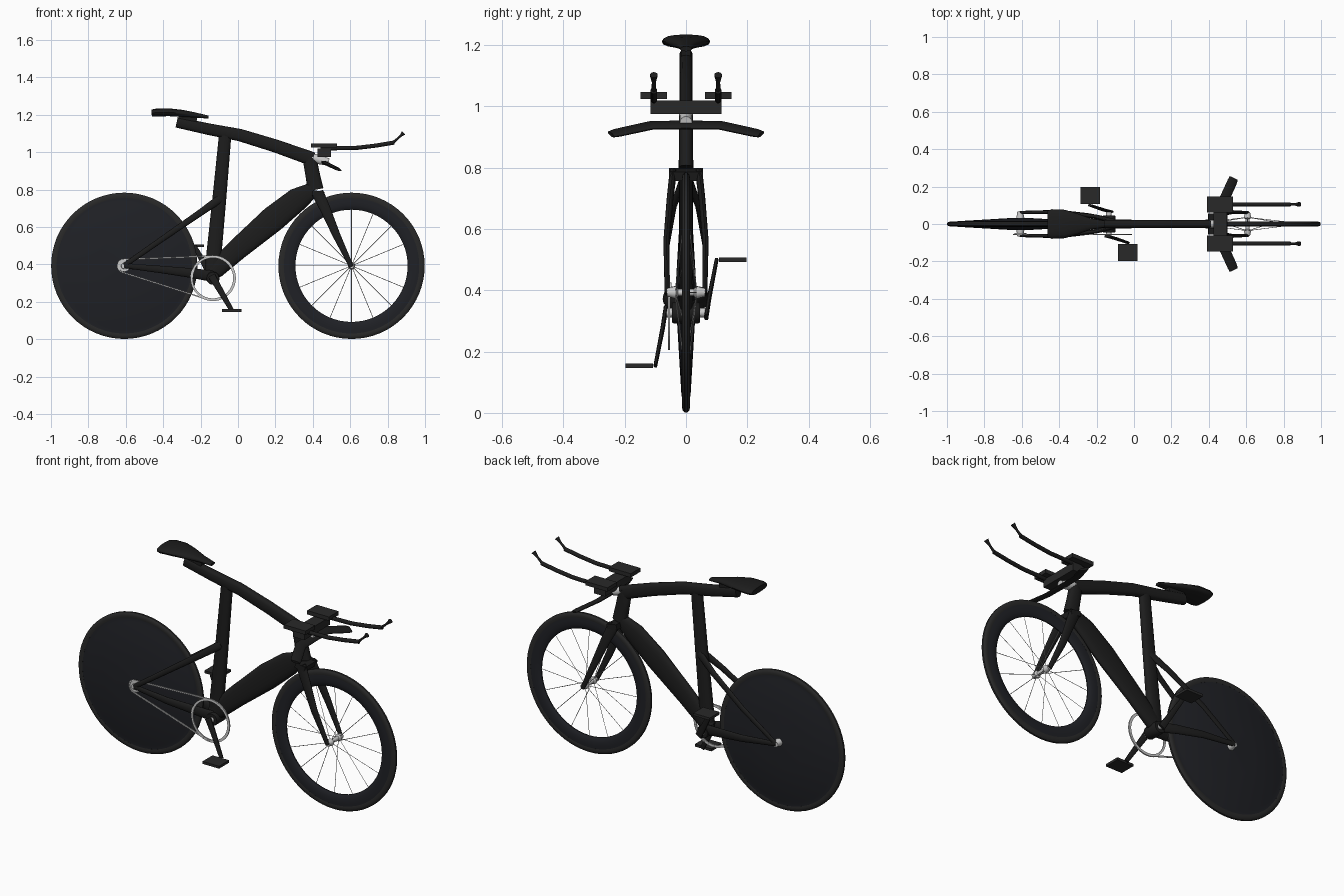
import bpy, bmesh, math
from mathutils import Vector, Matrix


def material(name, c):
    m = bpy.data.materials.new(name)
    m.diffuse_color = (*c, 1)
    return m


BLACK = material("black", (0.012, 0.012, 0.012))
DISC = material("disc_black", (0.014, 0.015, 0.019))
RUBBER = material("rubber", (0.022, 0.022, 0.022))
METAL = material("metal", (0.6, 0.6, 0.6))


def finish(name, bm, mat, smooth=True):
    bmesh.ops.recalc_face_normals(bm, faces=bm.faces)
    me = bpy.data.meshes.new(name)
    bm.to_mesh(me)
    bm.free()
    ob = bpy.data.objects.new(name, me)
    bpy.context.collection.objects.link(ob)
    me.materials.append(mat)
    if smooth:
        bpy.ops.object.select_all(action='DESELECT')
        ob.select_set(True)
        bpy.context.view_layer.objects.active = ob
        bpy.ops.object.shade_smooth_by_angle(angle=math.radians(40))
    return ob


def skin(bm, rings, loop=False, caps=True):
    vs = [[bm.verts.new(p) for p in r] for r in rings]
    n = len(vs[0])
    for i in range(len(vs) if loop else len(vs) - 1):
        a, b = vs[i], vs[(i + 1) % len(vs)]
        for j in range(n):
            k = (j + 1) % n
            bm.faces.new((a[j], a[k], b[k], b[j]))
    if caps and not loop:
        bm.faces.new(vs[0])
        bm.faces.new(vs[-1])


def loft(name, secs, mat=BLACK, ref=(0, 1, 0), sides=16, power=2.0):
    """Sections (x, y, z, height, width); width runs along ref."""
    pts = [Vector(s[:3]) for s in secs]
    rings = []
    for i, s in enumerate(secs):
        t = (pts[min(i + 1, len(pts) - 1)] - pts[max(i - 1, 0)]).normalized()
        side = Vector(ref)
        side = (side - t * side.dot(t)).normalized()
        up = t.cross(side)
        ring = []
        for k in range(sides):
            a = 2 * math.pi * k / sides
            c, d = math.cos(a), math.sin(a)
            c = math.copysign(abs(c) ** (2 / power), c)
            d = math.copysign(abs(d) ** (2 / power), d)
            ring.append(pts[i] + side * c * s[4] / 2 + up * d * s[3] / 2)
        rings.append(ring)
    bm = bmesh.new()
    skin(bm, rings)
    return finish(name, bm, mat)


def lathe(name, centre, prof, mat, steps=64):
    """Closed profile of (radius, y) turned about the y axis."""
    rings = []
    for i in range(steps):
        a = 2 * math.pi * i / steps
        rings.append([Vector(centre) + Vector((r * math.cos(a), y, r * math.sin(a))) for r, y in prof])
    bm = bmesh.new()
    skin(bm, rings, loop=True)
    return finish(name, bm, mat)


def both(half):
    return half + [(r, -y) for r, y in reversed(half)]


def box(name, centre, size, mat=BLACK, tilt=0):
    bm = bmesh.new()
    bmesh.ops.create_cube(bm, size=1, matrix=Matrix.Translation(centre)
                          @ Matrix.Rotation(tilt, 4, 'Y') @ Matrix.Diagonal((*size, 1)))
    return finish(name, bm, mat, False)


RX, FX, AZ = -0.608, 0.607, 0.393
BB = Vector((-0.134, 0, 0.327))

# Wheels: tyres, lens-shaped rear disc, deep front rim
tyre = both([(0.362, 0.0115), (0.374, 0.0135), (0.385, 0.0105), (0.391, 0.005)])
lathe("rear_tyre", (RX, 0, AZ), tyre, RUBBER)
lathe("front_tyre", (FX, 0, AZ), tyre, RUBBER)
lathe("rear_disc", (RX, 0, AZ), both([(0.002, 0.034), (0.05, 0.032), (0.15, 0.026),
      (0.335, 0.015), (0.345, 0.012), (0.366, 0.011)]), DISC)
lathe("front_rim", (FX, 0, AZ), both([(0.300, 0.003), (0.304, 0.007), (0.325, 0.012),
      (0.345, 0.013), (0.366, 0.011)]), DISC)
hub = both([(0.001, 0.062), (0.014, 0.062), (0.016, 0.05), (0.02, 0.038), (0.02, 0.032), (0.011, 0.026)])
lathe("front_hub", (FX, 0, AZ), hub, METAL, 24)
lathe("rear_hub", (RX, 0, AZ), both([(0.001, 0.066), (0.016, 0.066), (0.018, 0.05), (0.022, 0.03)]), METAL, 24)

# Spokes
bm = bmesh.new()
for i in range(16):
    a = 2 * math.pi * i / 16
    d = Vector((math.cos(a), 0, math.sin(a)))
    c = Vector((FX, 0, AZ))
    p, q = c + d * 0.015 + Vector((0, 0.034 * (-1) ** i, 0)), c + d * 0.306
    u, v = Vector((-d.z, 0, d.x)) * 0.0016, Vector((0, 0.0016, 0))
    skin(bm, [[e + u, e + v, e - u, e - v] for e in (p, q)])
finish("front_spokes", bm, METAL, False)

# Frame
loft("top_tube", [(-0.328, 0, 1.16, 0.056, 0.044), (-0.15, 0, 1.122, 0.062, 0.044), (0.01, 0, 1.092, 0.066, 0.044),
                  (0.2, 0, 1.034, 0.07, 0.044), (0.4, 0, 0.963, 0.075, 0.044)], power=2.8)
loft("down_tube", [(-0.155, 0, 0.345, 0.07, 0.05), (-0.12, 0, 0.375, 0.10, 0.05), (-0.002, 0, 0.482, 0.115, 0.045),
                   (0.188, 0, 0.644, 0.14, 0.045), (0.32, 0, 0.75, 0.125, 0.045), (0.40, 0, 0.80, 0.08, 0.045)], power=2.5)
loft("seat_tube", [(-0.068, 0, 1.1, 0.066, 0.04), (-0.1, 0, 0.75, 0.074, 0.042),
                   (-0.132, 0, 0.42, 0.082, 0.046), (-0.14, 0, 0.34, 0.07, 0.05)], power=2.5)
loft("head_tube", [(0.392, 0, 0.985, 0.045, 0.044), (0.387, 0, 0.945, 0.075, 0.046),
                   (0.40, 0, 0.875, 0.078, 0.046), (0.415, 0, 0.8, 0.085, 0.048)], power=2.5)
lathe("bottom_bracket", BB, both([(0.001, 0.045), (0.032, 0.045), (0.035, 0.04)]), BLACK, 24)
box("fork_crown", (0.428, 0, 0.778), (0.062, 0.112, 0.03), tilt=0.2)

for s, tag in ((1, "left"), (-1, "right")):
    loft("fork_leg_" + tag, [(0.425, s * 0.042, 0.785, 0.066, 0.024), (0.465, s * 0.052, 0.7, 0.056, 0.022),
         (0.525, s * 0.064, 0.56, 0.042, 0.02), (FX, s * 0.061, 0.387, 0.024, 0.016)])
    loft("seat_stay_" + tag, [(-0.095, s * 0.012, 0.752, 0.045, 0.024), (-0.2, s * 0.04, 0.678, 0.036, 0.02),
         (-0.4, s * 0.064, 0.54, 0.03, 0.018), (RX, s * 0.062, 0.395, 0.026, 0.016)])
    loft("chain_stay_" + tag, [(-0.14, s * 0.025, 0.338, 0.06, 0.026), (-0.24, s * 0.045, 0.353, 0.052, 0.024),
         (-0.4, s * 0.066, 0.372, 0.04, 0.02), (RX, s * 0.062, 0.394, 0.026, 0.016)])
    # Cranks and pedals: left points back and up, right forward and down
    px, pz = BB.x - s * 0.101, BB.z + s * 0.173
    loft("crank_" + tag, [(BB.x - s * -0.008, s * 0.066, BB.z - s * 0.014, 0.04, 0.014),
         (BB.x - s * 0.03, s * 0.076, BB.z + s * 0.05, 0.034, 0.014), (px, s * 0.1, pz, 0.024, 0.012)], power=3)
    box("pedal_" + tag, (px, s * 0.152, pz), (0.104, 0.09, 0.014), RUBBER)
    # Arm pads, extensions and shifters
    box("arm_pad_" + tag, (0.46, s * 0.105, 1.036), (0.138, 0.086, 0.022), RUBBER)
    loft("extension_" + tag, [(0.44, s * 0.105, 1.02, 0.022, 0.022), (0.64, s * 0.105, 1.024, 0.022, 0.022),
         (0.74, s * 0.105, 1.036, 0.022, 0.022), (0.835, s * 0.105, 1.052, 0.022, 0.022)], sides=12)
    loft("shifter_" + tag, [(0.825, s * 0.105, 1.048, 0.016, 0.016), (0.86, s * 0.105, 1.079, 0.011, 0.013),
         (0.876, s * 0.105, 1.094, 0.016, 0.022), (0.885, s * 0.105, 1.103, 0.026, 0.026)], sides=12)

lathe("crank_axle", BB, both([(0.001, 0.072), (0.015, 0.072)]), METAL, 20)

# Saddle
loft("saddle", [(-0.462, 0, 1.21, 0.036, 0.14), (-0.44, 0, 1.212, 0.042, 0.158), (-0.37, 0, 1.214, 0.042, 0.152),
                (-0.3, 0, 1.208, 0.038, 0.11), (-0.23, 0, 1.199, 0.028, 0.06), (-0.158, 0, 1.188, 0.016, 0.036)], power=2.4)
box("saddle_clamp", (-0.27, 0, 1.178), (0.1, 0.03, 0.035), tilt=0.2)

# Stem, base bar and bridge block
loft("stem", [(0.395, 0, 0.972, 0.048, 0.044), (0.44, 0, 0.958, 0.046, 0.042), (0.485, 0, 0.948, 0.04, 0.04)], METAL)
box("bar_bridge", (0.462, 0, 0.997), (0.072, 0.232, 0.044), RUBBER)
loft("base_bar", [(0.533, -0.245, 0.909, 0.014, 0.05), (0.525, -0.225, 0.914, 0.019, 0.056),
                  (0.475, -0.115, 0.938, 0.02, 0.058), (0.472, 0, 0.94, 0.022, 0.058),
                  (0.475, 0.115, 0.938, 0.02, 0.058), (0.525, 0.225, 0.914, 0.019, 0.056),
                  (0.533, 0.245, 0.909, 0.014, 0.05)], ref=(1, 0, -0.4))

# Drivetrain: chainring, cog and chain
lathe("chainring", (BB.x, -0.056, BB.z), both([(0.108, 0.003), (0.12, 0.003)]), METAL)
lathe("rear_cog", (RX, -0.052, AZ), both([(0.001, 0.004), (0.032, 0.004)]), METAL, 24)
path = [(BB.x + 0.119 * math.cos(math.radians(a)), BB.z + 0.119 * math.sin(math.radians(a)))
        for a in range(98, -120, -8)]
path += [(RX + 0.036 * math.cos(math.radians(a)), AZ + 0.036 * math.sin(math.radians(a)))
         for a in range(-110, -270, -20)]
n = len(path)
bm = bmesh.new()
rings = []
for i, (x, z) in enumerate(path):
    t = Vector((path[(i + 1) % n][0] - path[i - 1][0], 0, path[(i + 1) % n][1] - path[i - 1][1])).normalized()
    u = Vector((-t.z, 0, t.x)) * 0.0035
    c, v = Vector((x, -0.056, z)), Vector((0, 0.0035, 0))
    rings.append([c + u + v, c + u - v, c - u - v, c - u + v])
skin(bm, rings, loop=True)
finish("chain", bm, METAL, False)
